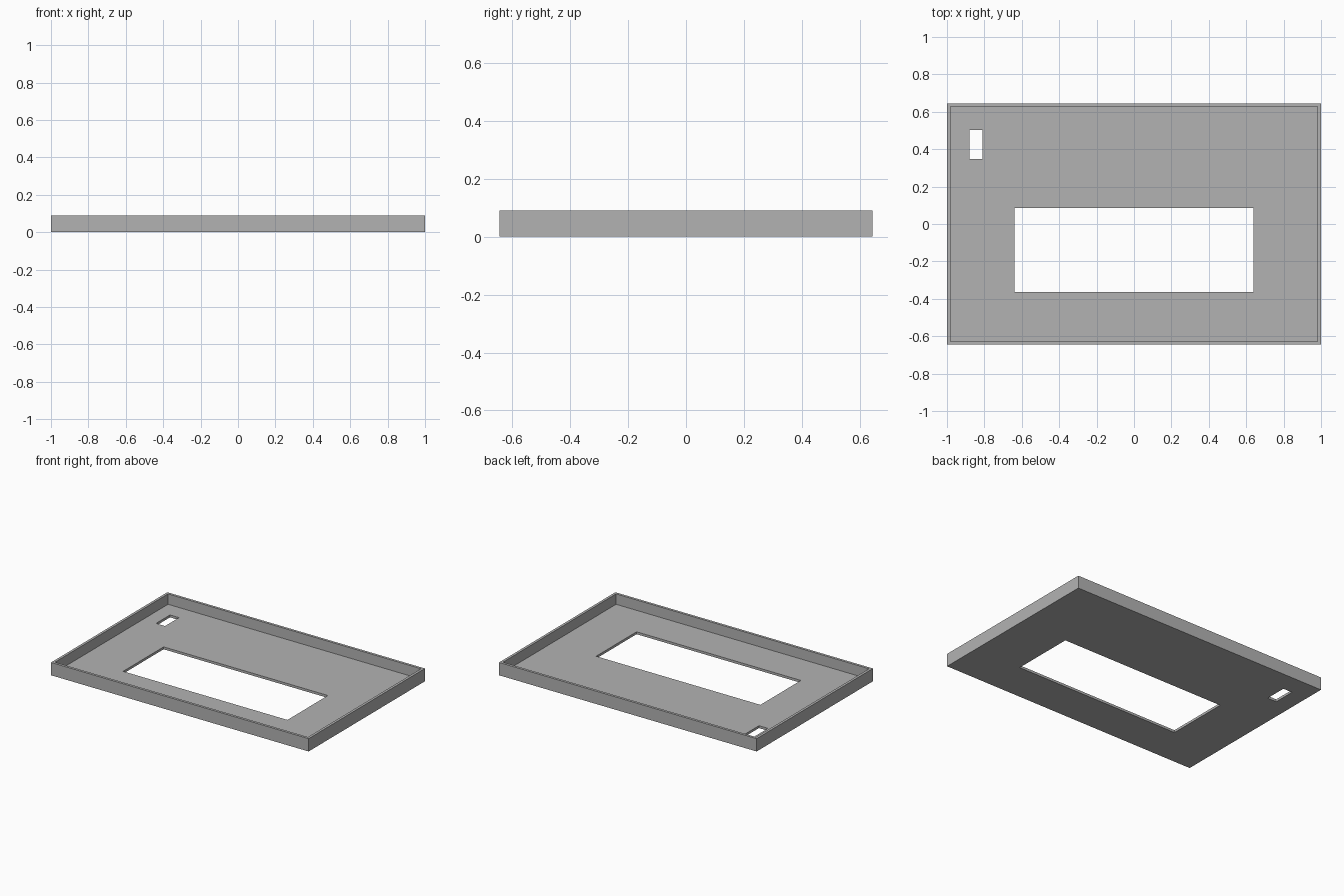
import bpy

cube = bpy.data.objects.get("Cube")
if cube:
    bpy.data.objects.remove(cube, do_unlink=True)

HALF_X, HALF_Y, HEIGHT = 1.0, 0.645, 0.09
WALL = 0.018
FLOOR = 0.017

grey = bpy.data.materials.new("plain grey")
grey.use_nodes = True
colour = (0.45, 0.45, 0.45, 1)
grey.diffuse_color = colour
grey.node_tree.nodes["Principled BSDF"].inputs["Base Color"].default_value = colour


def box(name, x, y, z):
    """Box spanning the given (low, high) range on each axis."""
    spans = (x, y, z)
    bpy.ops.mesh.primitive_cube_add(size=1, location=[sum(s) / 2 for s in spans])
    ob = bpy.context.object
    ob.name = name
    ob.scale = [s[1] - s[0] for s in spans]
    bpy.ops.object.transform_apply(location=False, rotation=False, scale=True)
    ob.data.materials.append(grey)
    return ob


def cut(target, cutter):
    """Subtract the cutter from the target, then discard it."""
    cutter.hide_render = True
    mod = target.modifiers.new("cut", "BOOLEAN")
    mod.operation = "DIFFERENCE"
    mod.solver = "EXACT"
    mod.object = cutter
    bpy.context.view_layer.objects.active = target
    bpy.ops.object.modifier_apply(modifier=mod.name)
    bpy.data.objects.remove(cutter, do_unlink=True)


# Shallow tray with thin rim walls
tray = box("tray_panel", (-HALF_X, HALF_X), (-HALF_Y, HALF_Y), (0, HEIGHT))
inner_x, inner_y = HALF_X - WALL, HALF_Y - WALL
cut(tray, box("recess", (-inner_x, inner_x), (-inner_y, inner_y), (FLOOR, HEIGHT * 2)))

# Large window and small slot through the floor
through = (-HEIGHT, HEIGHT * 2)
cut(tray, box("window_opening", (-0.638, 0.638), (-0.363, 0.086), through))
cut(tray, box("slot_opening", (-0.88, -0.81), (0.348, 0.503), through))
